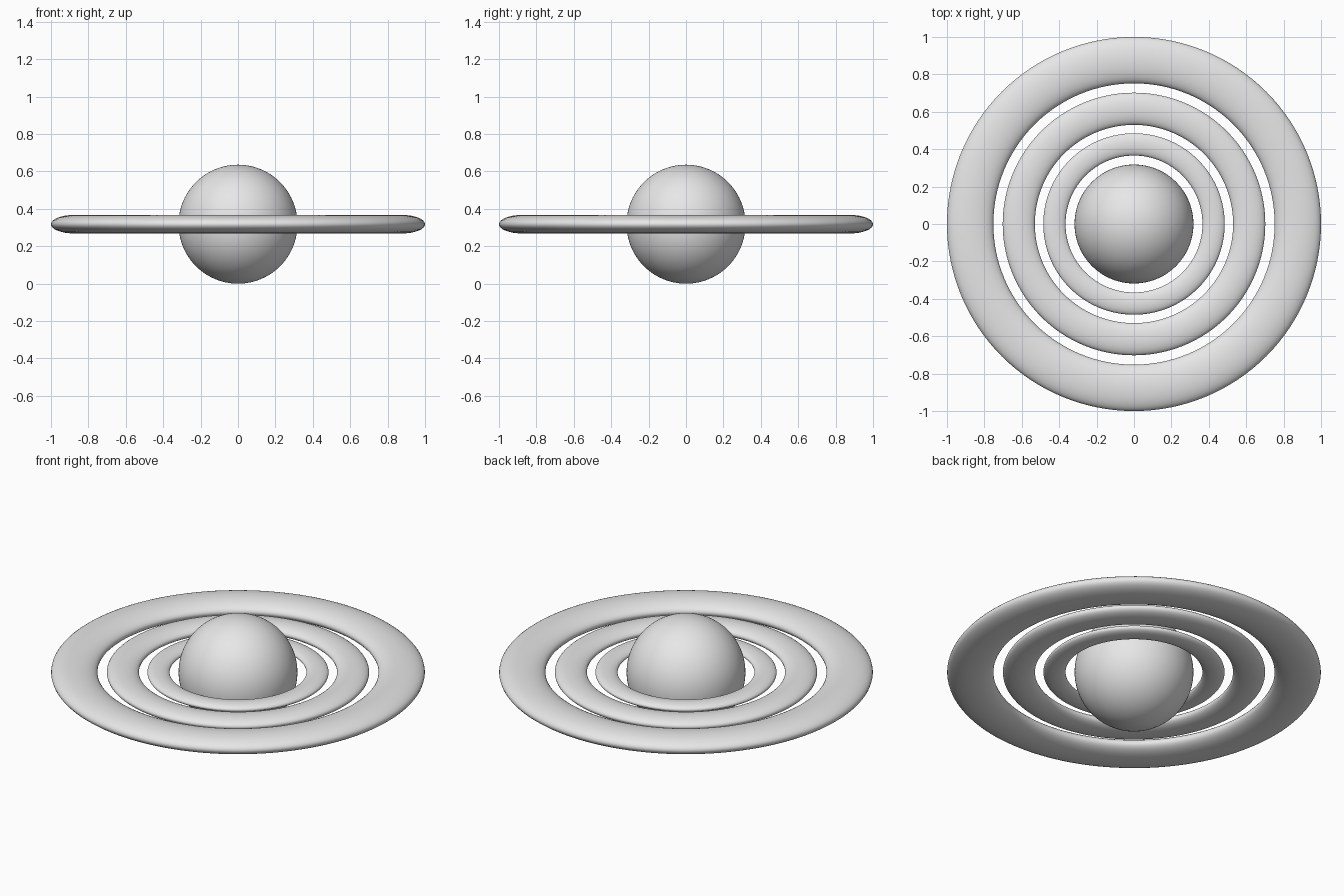
import bpy
import math

if "Cube" in bpy.data.objects:
    bpy.data.objects.remove(bpy.data.objects["Cube"], do_unlink=True)

GREY = (0.8, 0.8, 0.8, 1.0)
RADIUS = 0.318
FLATTEN = 0.4

grey = bpy.data.materials.new("light_grey")
grey.use_nodes = True
grey.diffuse_color = GREY
grey.node_tree.nodes["Principled BSDF"].inputs["Base Color"].default_value = GREY


def finish(name):
    """Name, colour and smooth the newly added part."""
    part = bpy.context.object
    part.name = name
    part.data.materials.append(grey)
    bpy.ops.object.shade_smooth()


def add_ring(name, inner, outer):
    """Flattened torus spanning the inner and outer radii."""
    bpy.ops.mesh.primitive_torus_add(
        major_segments=128, minor_segments=32, location=(0, 0, RADIUS),
        major_radius=(inner + outer) / 2, minor_radius=(outer - inner) / 2)
    bpy.context.object.scale.z = FLATTEN
    bpy.ops.object.transform_apply(location=False, rotation=False, scale=True)
    finish(name)


# Planet body
bpy.ops.mesh.primitive_uv_sphere_add(
    segments=96, ring_count=48, radius=RADIUS, location=(0, 0, RADIUS))
finish("planet")

# Three concentric rings
add_ring("inner_ring", 0.366, 0.485)
add_ring("middle_ring", 0.53, 0.702)
add_ring("outer_ring", 0.752, 1.0)
